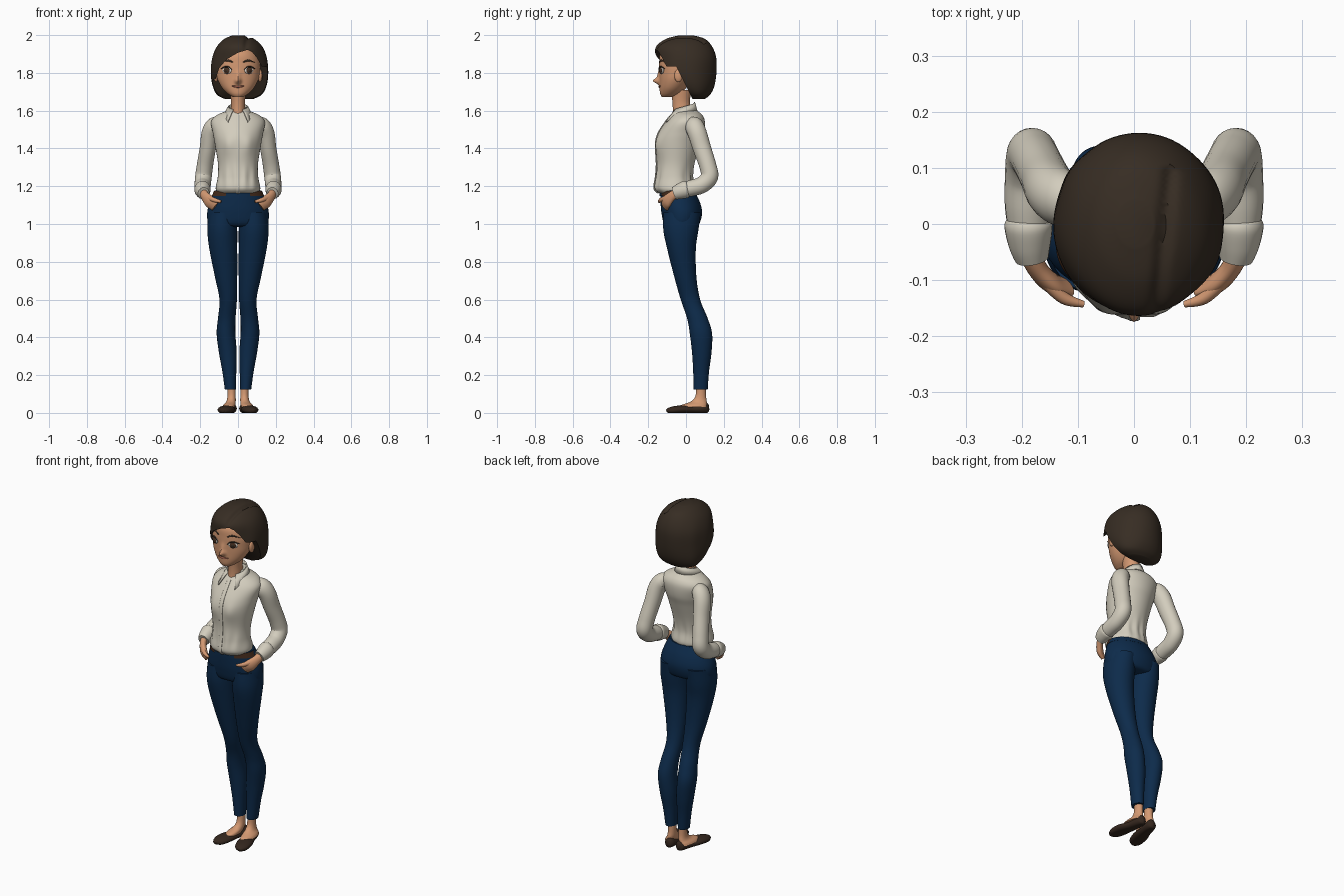
import bpy, bmesh
from math import cos, sin, pi, exp, radians, sqrt
from mathutils import Vector

default_cube = bpy.data.objects.get("Cube")
if default_cube:
    bpy.data.objects.remove(default_cube, do_unlink=True)


def material(name, color):
    mat = bpy.data.materials.new(name)
    mat.use_nodes = True
    mat.diffuse_color = (*color, 1)
    mat.node_tree.nodes["Principled BSDF"].inputs["Base Color"].default_value = (*color, 1)
    return mat


SKIN = material("warm skin", (.66, .32, .17))
SHIRT = material("cream cloth", (.65, .61, .51))
DENIM = material("navy cloth", (.004, .024, .07))
HAIR = material("dark brown hair", (.038, .026, .017))
SHOE = material("dark brown leather", (.035, .02, .013))
BELT = material("belt leather", (.06, .025, .012))
WHITE = material("eye white", (.7, .66, .6))
IRIS = material("brown iris", (.07, .03, .015))
LIPS = material("lip rose", (.45, .15, .1))
parts = []


def smooth(rows, steps=6):
    """Pass a smooth curve through rows of numbers."""
    ext = [rows[0], *rows, rows[-1]]
    out = []
    for a, b, c, d in zip(ext, ext[1:], ext[2:], ext[3:]):
        for s in range(steps):
            t = s / steps
            out.append(tuple(
                .5 * (2*q + (r - p)*t + (2*p - 5*q + 4*r - w)*t*t + (3*q - p - 3*r + w)*t**3)
                for p, q, r, w in zip(a, b, c, d)))
    return out + [rows[-1]]


def add_mesh(name, verts, faces, mat):
    mesh = bpy.data.meshes.new(name)
    mesh.from_pydata(verts, [], faces)
    bm = bmesh.new()
    bm.from_mesh(mesh)
    bmesh.ops.recalc_face_normals(bm, faces=bm.faces)
    bm.to_mesh(mesh)
    bm.free()
    mesh.materials.append(mat)
    obj = bpy.data.objects.new(name, mesh)
    bpy.context.collection.objects.link(obj)
    parts.append(obj)
    return obj


def skin_rings(name, rings, mat, side=1, shape=None):
    """Join rings of points into a closed body."""
    n = len(rings[0])
    verts = [shape(Vector(v)) if shape else Vector(v) for ring in rings for v in ring]
    verts = [(v.x * side, v.y, v.z) for v in verts]
    faces = [(k*n + i, k*n + (i+1) % n, (k+1)*n + (i+1) % n, (k+1)*n + i)
             for k in range(len(rings) - 1) for i in range(n)]
    faces += [tuple(range(n)), tuple(range(len(verts) - n, len(verts)))]
    return add_mesh(name, verts, faces, mat)


def stack(name, rows, mat, side=1, n=40, shape=None):
    """Level ovals, each given as height, x range and y range."""
    rings = [[((x0+x1)/2 + (x1-x0)/2*cos(2*pi*i/n), (f+b)/2 + (b-f)/2*sin(2*pi*i/n), z)
              for i in range(n)] for z, x0, x1, f, b in smooth(rows)]
    return skin_rings(name, rings, mat, side, shape)


def even(rows):
    return [(z, -w, w, f, b) for z, w, f, b in rows]


def tube(name, path, mat, side=1, ref=(1, 0, 0), n=24, shape=None):
    """Ovals swept along a path of x, y, z and two radii."""
    path = smooth(path)
    centres = [Vector(p[:3]) for p in path]
    rings = []
    for k, p in enumerate(path):
        t = (centres[min(k+1, len(path)-1)] - centres[max(k-1, 0)]).normalized()
        a = Vector(ref)
        a = (a - t * a.dot(t)).normalized()
        b = t.cross(a)
        rings.append([centres[k] + a*p[3]*cos(2*pi*i/n) + b*p[4]*sin(2*pi*i/n) for i in range(n)])
    return skin_rings(name, rings, mat, side, shape)


def ball(name, loc, size, mat, turn=0):
    bpy.ops.mesh.primitive_uv_sphere_add(segments=24, ring_count=16, location=loc, rotation=(0, 0, turn))
    obj = bpy.context.object
    obj.name = name
    obj.scale = size
    obj.data.materials.append(mat)
    parts.append(obj)


# Head with a sculpted nose
head_rows = even([(1.673, .028, -.128, -.07), (1.69, .055, -.137, -.03), (1.72, .084, -.14, 0),
                  (1.76, .106, -.141, .03), (1.8, .115, -.142, .05), (1.85, .118, -.142, .06),
                  (1.9, .105, -.136, .06), (1.95, .07, -.1, .04)])


def nose(v):
    if v.y < -.05:
        tip = .032 * exp(-(v.x/.014)**2 - ((v.z - 1.757)/.015)**2)
        bridge = .01 * exp(-(v.x/.013)**2 - ((v.z - 1.785)/.025)**2)
        v.y -= tip + bridge
    return v


stack("head", head_rows, SKIN, n=96, shape=nose)
face_rows = smooth(head_rows)


def on_face(x, z, lift=0):
    row = min(face_rows, key=lambda r: abs(r[0] - z))
    _, _, w, f, b = row
    return (x, (f+b)/2 - (b-f)/2 * sqrt(max(0, 1 - (x/w)**2)) - lift, z)


# Eyes, brows, lashes and ears
for side, label in ((1, "left"), (-1, "right")):
    turn = radians(24) * side
    out = Vector((sin(turn), -cos(turn), 0))
    eye = Vector(on_face(.058 * side, 1.813))
    ball(label + "_eye", eye, (.026, .008, .018), WHITE, turn)
    ball(label + "_iris", eye + out*.005, (.017, .006, .0165), IRIS, turn)
    ball(label + "_pupil", eye + out*.008, (.009, .0045, .009), HAIR, turn)
    lash = [(*on_face(x, z, .006), r, r) for x, z, r in
            ((.031, 1.815, .001), (.045, 1.829, .003), (.065, 1.833, .004), (.09, 1.822, .002))]
    tube(label + "_lash", lash, HAIR, side, (0, 0, 1), 8)
    brow = [(*on_face(x, z, .001), r, .003) for x, z, r in
            ((.028, 1.856, .003), (.055, 1.866, .005), (.09, 1.855, .001))]
    tube(label + "_brow", brow, HAIR, side, (0, 0, 1), 8)
    ball(label + "_ear", (.117 * side, -.04, 1.785), (.012, .022, .034), SKIN)
mouth = [(*on_face(x, z, .001), r, .005) for x, z, r in
         ((-.032, 1.731, .001), (-.012, 1.727, .005), (.012, 1.727, .005), (.032, 1.731, .001))]
tube("lips", mouth, LIPS, 1, (0, 0, 1), 12)


# Bob haircut with a side parting, opened around the face
def locks(v):
    if v.z > 1.84 and v.y < .1:
        v.z -= .012 * exp(-((v.x - .055 - v.y*.1)/.011)**2)
    swell = 1 + .012 * sin(v.x*70 + v.y*30) * min(1, (2 - v.z)*6)
    return Vector((v.x * swell, v.y, v.z))


hair = stack("hair", [(1.662, -.07, .08, .02, .1), (1.685, -.112, .127, -.02, .128),
                      (1.73, -.135, .152, -.09, .15), (1.8, -.143, .162, -.155, .161),
                      (1.88, -.136, .154, -.162, .16), (1.94, -.112, .128, -.158, .138),
                      (1.98, -.072, .085, -.105, .1), (1.998, -.03, .035, -.04, .04)],
             HAIR, n=80, shape=locks)
outline = [(.2, 1.62), (.2, 1.83), (.125, 1.835), (.1, 1.88), (.075, 1.91), (.05, 1.922), (0, 1.907),
           (-.06, 1.872), (-.1, 1.825), (-.118, 1.77), (-.2, 1.72), (-.2, 1.62)]
m = len(outline)
cutter = add_mesh("face_opening",
                  [(x, -.4, z) for x, z in outline] + [(x, .02 - (z - 1.69)*.5, z) for x, z in outline],
                  [tuple(range(m)), tuple(range(m, 2*m))]
                  + [(i, (i+1) % m, m + (i+1) % m, m + i) for i in range(m)], HAIR)
cutter.hide_render = True
cut = hair.modifiers.new("opening", "BOOLEAN")
cut.operation, cut.solver, cut.object = "DIFFERENCE", "EXACT", cutter
bpy.context.view_layer.objects.active = hair
bpy.ops.object.modifier_apply(modifier=cut.name)
parts.remove(cutter)
bpy.data.objects.remove(cutter, do_unlink=True)

# Neck, shirt body and button strip
stack("neck", even([(1.56, .036, -.074, .02), (1.6, .037, -.07, .025), (1.65, .037, -.072, .02),
                    (1.71, .045, -.08, .03)]), SKIN, n=28)
torso = even([(1.163, .11, -.145, .035), (1.19, .118, -.168, .045), (1.25, .107, -.16, .035),
              (1.32, .106, -.155, .045), (1.42, .122, -.16, .075), (1.48, .133, -.146, .095),
              (1.54, .142, -.108, .1), (1.575, .115, -.08, .088), (1.6, .06, -.058, .06),
              (1.62, .045, -.04, .05)])


def folds(v):
    low = exp(-((v.z - 1.24)/.06)**2)
    bust = exp(-((abs(v.x) - .055)/.03)**2 - ((v.z - 1.42)/.05)**2)
    v.y += .004 * low * sin(v.x * 130) - (.01 * bust if v.y < -.05 else 0)
    return v


stack("shirt_body", torso, SHIRT, n=64, shape=folds)
tube("button_strip", [(0, f - .001, z, .011, .004) for z, _, _, f, _ in torso[:8]], SHIRT)

# Open collar with pointed wings
verts, steps = [], 30
for k in range(steps + 1):
    a = radians(-150 + 300*k/steps)
    u = abs(a) / radians(150)
    r = .064 + .042*u**4
    verts += [(.05*sin(a), -.01 + .055*cos(a), 1.645 - .04*u), (r*sin(a), -.01 + r*cos(a)*1.05, 1.6 - .06*u**3)]
collar = add_mesh("collar", verts, [(2*k, 2*k+1, 2*k+3, 2*k+2) for k in range(steps)], SHIRT)
thick = collar.modifiers.new("thickness", "SOLIDIFY")
thick.thickness, thick.offset = .006, 0

# Hips and belt
stack("hips", even([(.985, .12, -.08, .04), (1, .156, -.115, .07), (1.06, .163, -.13, .085),
                    (1.12, .148, -.135, .072), (1.178, .124, -.136, .042)]), DENIM, n=48)
belt = stack("belt", even([(1.147, .139, -.14, .06), (1.176, .127, -.14, .045)]), DENIM, n=64)
belt.data.materials.append(BELT)
for face in belt.data.polygons:
    if face.center.y < -.04 and abs(face.center.x) > .06:
        face.material_index = 1


def sole(v):
    v.z = max(v.z, 0)
    return v


# Arms, hands, legs and shoes on both sides
for side, label in ((1, "left"), (-1, "right")):
    tube(label + "_sleeve", [(.1, .035, 1.525, .04, .04), (.125, .043, 1.518, .046, .05),
                             (.147, .06, 1.48, .046, .05), (.16, .085, 1.4, .043, .048),
                             (.175, .115, 1.31, .043, .045), (.183, .124, 1.25, .044, .046),
                             (.187, .085, 1.208, .043, .044), (.188, .03, 1.19, .042, .043),
                             (.186, -.02, 1.178, .036, .038)], SHIRT, side)
    tube(label + "_cuff", [(.188, .01, 1.186, .036, .04), (.188, -.002, 1.183, .043, .046),
                           (.186, -.035, 1.172, .038, .041), (.182, -.062, 1.162, .03, .034)], SHIRT, side)
    tube(label + "_hand", [(.186, -.04, 1.17, .022, .024), (.175, -.075, 1.147, .018, .026),
                           (.15, -.103, 1.118, .018, .034), (.122, -.112, 1.092, .012, .028)],
         SKIN, side, (1, -1, 0))
    tube(label + "_thumb", [(.16, -.1, 1.14, .012, .014), (.125, -.132, 1.127, .011, .012),
                            (.09, -.143, 1.118, .006, .007)], SKIN, side, (1, -1, 0), 12)
    stack(label + "_trouser_leg", [(1.06, .005, .155, -.12, .078), (.97, .004, .162, -.12, .066),
                                   (.87, .004, .152, -.1, .052), (.72, .004, .122, -.062, .055),
                                   (.6, .006, .098, -.028, .075), (.5, .013, .106, .006, .115),
                                   (.42, .014, .113, .02, .138), (.32, .007, .101, .032, .135),
                                   (.22, .009, .083, .038, .122), (.125, .011, .07, .04, .115)], DENIM, side)
    stack(label + "_foot", [(.15, .012, .058, .054, .104), (.09, .012, .056, .05, .106),
                            (.06, .012, .062, .025, .11), (.042, .014, .078, -.025, .11),
                            (.03, .016, .084, -.04, .11)], SKIN, side, 24)
    tube(label + "_shoe", [(.034, .122, .03, .008, .014), (.034, .11, .028, .024, .027),
                           (.037, .085, .022, .031, .025), (.046, .035, .017, .034, .02),
                           (.06, -.02, .018, .043, .022), (.072, -.07, .014, .037, .02),
                           (.078, -.095, .012, .02, .013), (.079, -.103, .01, .006, .006)],
         SHOE, side, shape=sole)

# Smooth shading with crisp edges kept
bpy.ops.object.select_all(action="DESELECT")
for obj in parts:
    obj.select_set(True)
bpy.context.view_layer.objects.active = hair
bpy.ops.object.shade_smooth_by_angle(angle=radians(45))
